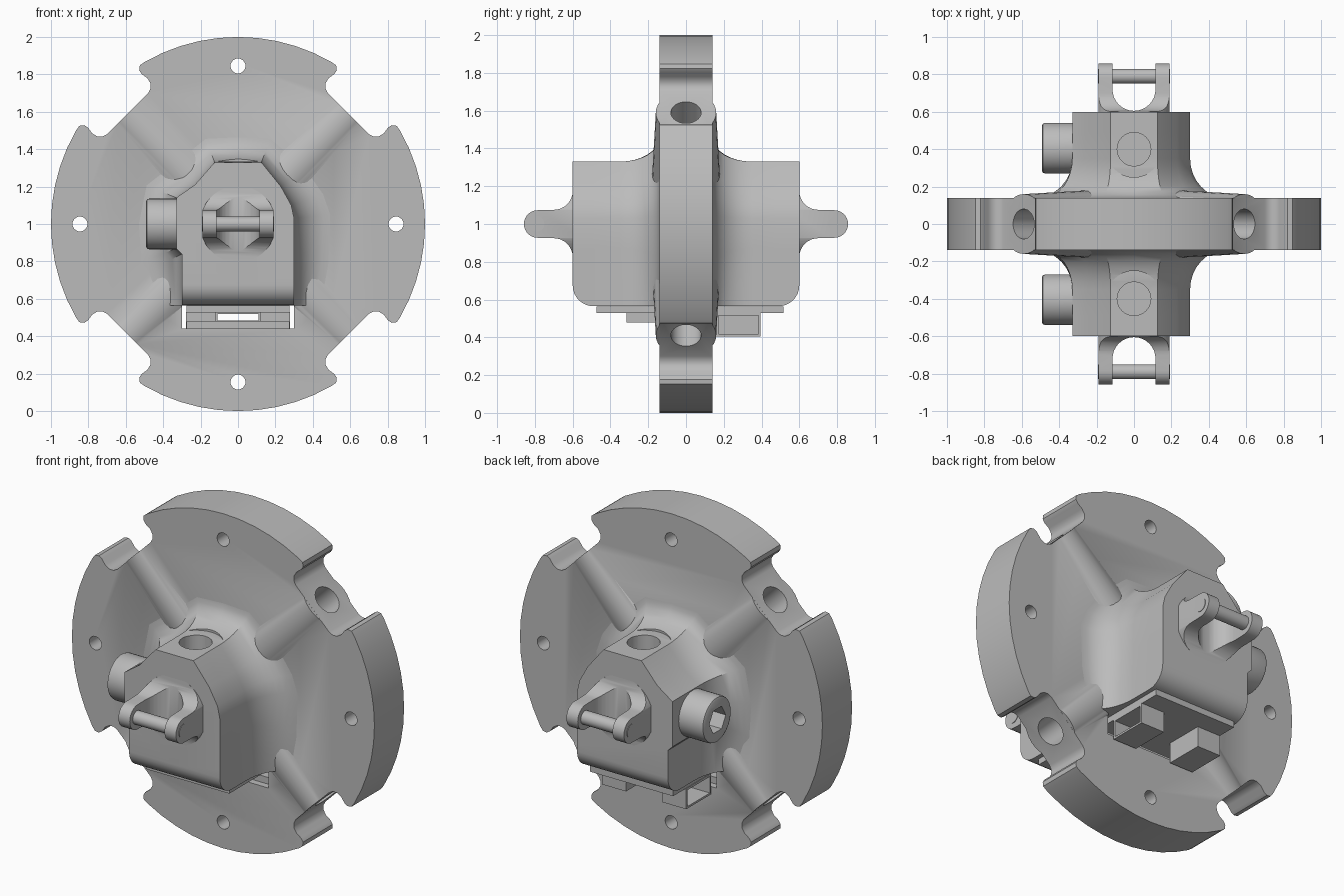
import bpy, bmesh
from math import sin, cos, pi, radians, hypot
from mathutils import Matrix, Vector

if "Cube" in bpy.data.objects:
    bpy.data.objects.remove(bpy.data.objects["Cube"])

grey = bpy.data.materials.new("plain grey")
grey.use_nodes = True
colour = (0.5, 0.5, 0.5, 1)
grey.diffuse_color = colour
grey.node_tree.nodes["Principled BSDF"].inputs["Base Color"].default_value = colour


def ring(axis, pts, t):
    place = {"x": lambda u, v: (t, u, v), "y": lambda u, v: (u, t, v), "z": lambda u, v: (u, v, t)}
    return [Vector(place[axis](u, v)) for u, v in pts]


def circle(u, v, r, n=32):
    return [(u + r * cos(2 * pi * i / n), v + r * sin(2 * pi * i / n)) for i in range(n)]


def loft(name, rings, matrix=None):
    """Closed solid through a list of equal-length rings."""
    bm = bmesh.new()
    loops = [[bm.verts.new(p) for p in r] for r in rings]
    for a, b in zip(loops, loops[1:]):
        for i in range(len(a)):
            j = (i + 1) % len(a)
            bm.faces.new((a[i], a[j], b[j], b[i]))
    bm.faces.new(loops[0])
    bm.faces.new(loops[-1])
    if matrix:
        bm.transform(matrix)
    bmesh.ops.recalc_face_normals(bm, faces=bm.faces)
    mesh = bpy.data.meshes.new(name)
    bm.to_mesh(mesh)
    bm.free()
    mesh.materials.append(grey)
    ob = bpy.data.objects.new(name, mesh)
    bpy.context.collection.objects.link(ob)
    return ob


def prism(name, axis, pts, a, b, matrix=None):
    return loft(name, [ring(axis, pts, a), ring(axis, pts, b)], matrix)


def box(name, x, y, z):
    return prism(name, "z", [(x[0], y[0]), (x[1], y[0]), (x[1], y[1]), (x[0], y[1])], *z)


def select(ob):
    bpy.ops.object.select_all(action="DESELECT")
    ob.select_set(True)
    bpy.context.view_layer.objects.active = ob


def combine(ob, tool, operation="DIFFERENCE"):
    select(ob)
    mod = ob.modifiers.new("combine", "BOOLEAN")
    mod.object, mod.operation, mod.solver = tool, operation, "EXACT"
    bpy.ops.object.modifier_apply(modifier=mod.name)
    bpy.data.objects.remove(tool)


def finish(ob, mirror=None, smooth=True):
    select(ob)
    if mirror is not None:
        mod = ob.modifiers.new("mirror", "MIRROR")
        mod.use_axis = [i == mirror for i in range(3)]
        mod.use_mirror_merge = False
        bpy.ops.object.modifier_apply(modifier=mod.name)
    if smooth:
        bpy.ops.object.shade_smooth_by_angle(angle=radians(32))


# Disc outline: one lobe, turned to make four, with flat-bottomed notches between
notch = [(.48, .70), (.467, .725), (.468, .752), (.485, .78), (.515, .802), (.528, .822), (.525, .848)]
arc = [(cos(radians(a)), sin(radians(a))) for a in range(60, 121, 6)]
lobe = notch + arc + [(-u, v) for u, v in reversed(notch)]
outline = []
for k in range(4):
    c, s = cos(k * pi / 2), sin(k * pi / 2)
    outline += [(u * c - v * s, 1 + u * s + v * c) for u, v in lobe]
disc = prism("disc", "y", outline, -.14, .14)

# Diagonal ribs, radial holes in the notches and bolt holes in the lobes
centre = Matrix.Translation((0, 0, 1))
turns = [centre @ Matrix.Rotation(pi / 4 + k * pi / 2, 4, "Y") for k in range(4)]
for m in turns:
    rib = loft("rib", [ring("x", circle(0, 0, .19), .1), ring("x", circle(0, 0, .16), .834)], m)
    combine(disc, rib, "UNION")
for m in turns:
    combine(disc, prism("radial_hole", "x", circle(0, 0, .08), .5, 1, m))
for u, v in ((.845, 0), (-.845, 0), (0, .845), (0, -.845)):
    combine(disc, prism("bolt_hole", "y", circle(u, 1 + v, .04, 24), -.3, .3))
combine(disc, box("board_slot", (-.3, .3), (-.4, .4), (.44, .566)))
finish(disc)

# Hub block with rounded lower edge and a flare where it meets the disc
section = [(-.3, -.435), (0, -.435), (.3, -.435), (.3, -.28), (.3, -.13), (.3, .03), (.285, .1), (.23, .2),
           (.125, .33), (0, .33), (-.125, .33), (-.23, .21), (-.33, .14), (-.33, 0), (-.33, -.13), (-.3, -.16)]


def hub_ring(y, spread=0, floor=-.435):
    pts = []
    for u, v in section:
        k = 1 + spread * (1 - max(0, v)) / hypot(u, v)
        pts.append((u * k, 1 + max(v * k, floor)))
    return ring("y", pts, y)


steps = [i * pi / 16 for i in range(9)]
rings = [hub_ring(.49 + .11 * cos(a), floor=-.325 - .11 * sin(a)) for a in steps]
rings += [hub_ring(.35 - .21 * sin(a), .2 * (1 - cos(a))) for a in steps]
rings.append(hub_ring(.1, .2))
hub = loft("hub", rings)
combine(hub, prism("spot_face", "z", circle(0, .4, .15), 1.333, 1.7))
combine(hub, prism("top_hole", "z", circle(0, .4, .09), 1.1, 1.7))
finish(hub, mirror=1)

# Clevis: rounded tongue blending into a round base, split by a U channel
upper = [(.55, .19), (.6, .19)]
upper += [(.7 - .1 * cos(a), .175 - .1 * sin(a)) for a in steps[1:]]
upper += [(.785 + .073 * sin(a), .073 * cos(a)) for a in steps[:-1]]
side = [(y, 1 + h) for y, h in upper] + [(.858, 1)] + [(y, 1 - h) for y, h in reversed(upper)]
clevis = prism("clevis", "x", side, -.19, .19)
combine(clevis, prism("round_limit", "y", circle(0, 1, .204, 48), .5, .95), "INTERSECT")
channel = [(-.115 * cos(a), .72 - .115 * sin(a)) for a in [i * pi / 16 for i in range(17)]]
combine(clevis, prism("channel", "z", channel + [(.115, 1), (-.115, 1)], .7, 1.3))
finish(clevis, mirror=1)
finish(prism("clevis_pin", "x", circle(.79, 1, .04, 24), -.193, .193), mirror=1)

# Socket head screws on the right side of each hub
screw = loft("socket_screw", [ring("x", circle(.405, 1, r, 40), x)
                              for x, r in ((-.3, .135), (-.475, .135), (-.487, .131), (-.492, .12))])
combine(screw, prism("hex_socket", "x", circle(.405, 1, .078, 6), -.6, -.4))
finish(screw, mirror=1)

# Circuit board below the hub with its connectors
finish(box("board", (-.275, .275), (-.475, .515), (.528, .564)), smooth=False)
finish(box("board_spacer", (-.275, .275), (-.1, .1), (.44, .48)), smooth=False)
front_connector = box("front_connector", (-.12, .12), (-.315, -.1), (.478, .529))
combine(front_connector, box("opening", (-.11, .11), (-.5, .1), (.485, .518)))
finish(front_connector, smooth=False)
rear_connector = box("rear_connector", (.12, .278), (.16, .395), (.405, .529))
combine(rear_connector, box("opening", (.15, .4), (.172, .383), (.417, .515)))
finish(rear_connector, mirror=0, smooth=False)
